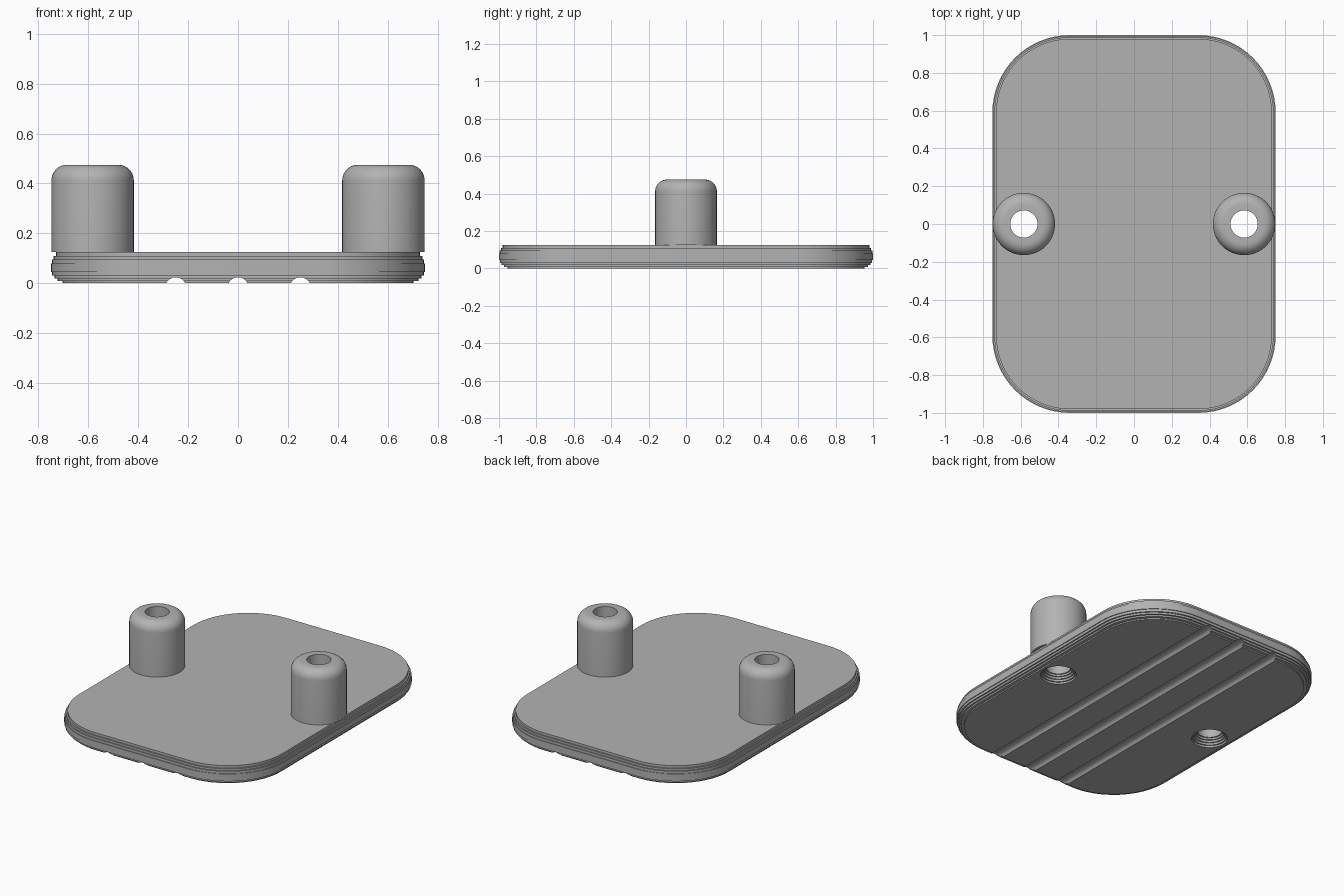
import bpy, bmesh, math
from mathutils import Matrix

cube = bpy.data.objects.get("Cube")
if cube:
    bpy.data.objects.remove(cube, do_unlink=True)

GREY = (0.45, 0.45, 0.45, 1)
grey = bpy.data.materials.new("plain grey")
grey.use_nodes = True
grey.diffuse_color = GREY
grey.node_tree.nodes["Principled BSDF"].inputs["Base Color"].default_value = GREY

HALF_X, HALF_Y, THICK, CORNER = 0.75, 1.0, 0.125, 0.41
POST_X, POST_R, HOLE_R, POST_TOP, FILLET = 0.583, 0.165, 0.072, 0.475, 0.062


def finish(name, bm):
    bmesh.ops.recalc_face_normals(bm, faces=bm.faces)
    mesh = bpy.data.meshes.new(name)
    bm.to_mesh(mesh)
    bm.free()
    mesh.materials.append(grey)
    obj = bpy.data.objects.new(name, mesh)
    bpy.context.collection.objects.link(obj)
    return obj


def loft(bm, rings, closed=False):
    """Skin equal-sized rings; cap the ends, or join last to first."""
    loops = [[bm.verts.new(p) for p in ring] for ring in rings]
    pairs = list(zip(loops, loops[1:]))
    if closed:
        pairs.append((loops[-1], loops[0]))
    else:
        bm.faces.new(loops[0])
        bm.faces.new(loops[-1])
    for a, b in pairs:
        for i in range(len(a)):
            j = (i + 1) % len(a)
            bm.faces.new((a[i], a[j], b[j], b[i]))


def circle(x, r, z, n=64):
    return [(x + r * math.cos(math.tau * i / n), r * math.sin(math.tau * i / n), z)
            for i in range(n)]


def outline(inset, z, n=16):
    """Rounded rectangle, pulled in by inset."""
    pts = []
    for k, (sx, sy) in enumerate([(1, 1), (-1, 1), (-1, -1), (1, -1)]):
        for i in range(n + 1):
            a = math.pi / 2 * (k + i / n)
            r = CORNER - inset
            pts.append((sx * (HALF_X - CORNER) + r * math.cos(a),
                        sy * (HALF_Y - CORNER) + r * math.sin(a), z))
    return pts


def select_only(obj):
    bpy.ops.object.select_all(action="DESELECT")
    obj.select_set(True)
    bpy.context.view_layer.objects.active = obj


def cut(target, cutter):
    select_only(target)
    mod = target.modifiers.new("cut", "BOOLEAN")
    mod.operation, mod.solver, mod.object = "DIFFERENCE", "EXACT", cutter
    bpy.ops.object.modifier_apply(modifier=mod.name)
    bpy.data.objects.remove(cutter, do_unlink=True)


# Base plate with a stepped, rounded rim: (inset, upper height of each step)
steps = [(0.046, 0.008), (0.026, 0.018), (0.014, 0.03), (0.005, 0.046), (0, 0.08),
         (0.004, 0.096), (0.011, 0.109), (0.02, THICK)]
rings, z = [], 0
for inset, top in steps:
    rings += [outline(inset, z), outline(inset, top)]
    z = top
bm = bmesh.new()
loft(bm, rings)
plate = finish("base_plate", bm)

# Three round grooves along the underside
for x in (-0.25, 0, 0.25):
    bm = bmesh.new()
    bmesh.ops.create_cone(bm, cap_ends=True, segments=32, radius1=0.042, radius2=0.042, depth=2.4,
                          matrix=Matrix.Translation((x, 0, -0.018)) @ Matrix.Rotation(math.pi / 2, 4, "X"))
    cut(plate, finish("groove_cutter", bm))

# Through holes, widening in steps towards the underside
for x in (-POST_X, POST_X):
    rings, z = [], -0.05
    for r, top in [(0.106, 0.012), (0.097, 0.025), (0.088, 0.038), (0.08, 0.05), (HOLE_R, 0.2)]:
        rings += [circle(x, r, z), circle(x, r, top)]
        z = top
    bm = bmesh.new()
    loft(bm, rings)
    cut(plate, finish("hole_cutter", bm))

# Hollow posts with a rounded top edge
for side, x in (("right", -POST_X), ("left", POST_X)):
    profile = [(HOLE_R, THICK), (POST_R, THICK)]
    for i in range(9):
        a = math.pi / 2 * i / 8
        profile.append((POST_R - FILLET * (1 - math.cos(a)), POST_TOP - FILLET * (1 - math.sin(a))))
    profile.append((HOLE_R, POST_TOP))
    bm = bmesh.new()
    loft(bm, [circle(x, r, h) for r, h in profile], closed=True)
    finish(side + "_post", bm)

for obj in [o for o in bpy.context.scene.objects if o.type == "MESH"]:
    select_only(obj)
    bpy.ops.object.shade_smooth_by_angle(angle=math.radians(30))
